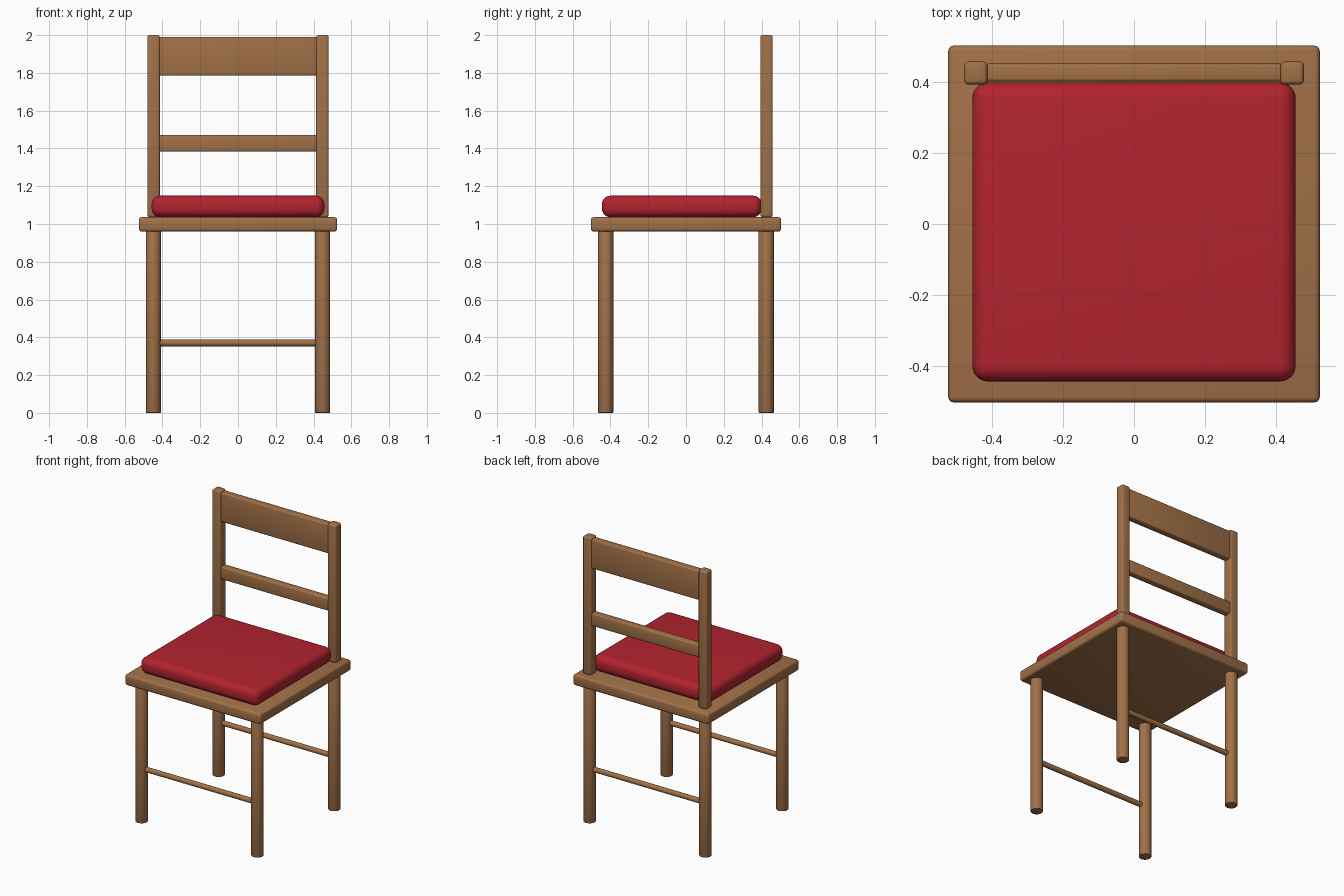
import bpy
import math

if "Cube" in bpy.data.objects:
    bpy.data.objects.remove(bpy.data.objects["Cube"])


def material(name, rgb):
    m = bpy.data.materials.new(name)
    m.diffuse_color = (*rgb, 1)
    m.use_nodes = True
    m.node_tree.nodes["Principled BSDF"].inputs["Base Color"].default_value = m.diffuse_color
    return m


wood = material("warm wood", (0.36, 0.165, 0.065))
red = material("red fabric", (0.45, 0.017, 0.028))


def finish(ob, name, mat, bevel, segments, angle=40):
    ob.name = name
    ob.data.materials.append(mat)
    bpy.ops.object.transform_apply(location=False, rotation=True, scale=True)
    if bevel:
        mod = ob.modifiers.new("rounded edges", 'BEVEL')
        mod.width = bevel
        mod.segments = segments
        mod.limit_method = 'ANGLE'
        mod.angle_limit = math.radians(50)
        bpy.ops.object.modifier_apply(modifier=mod.name)
    bpy.ops.object.shade_smooth_by_angle(angle=math.radians(angle))


def box(name, lo, hi, mat, bevel, segments=3):
    centre = [(a + b) / 2 for a, b in zip(lo, hi)]
    bpy.ops.mesh.primitive_cube_add(size=1, location=centre)
    ob = bpy.context.object
    ob.scale = [b - a for a, b in zip(lo, hi)]
    finish(ob, name, mat, bevel, segments)


def rod(name, centre, radius, length, along_x=False, bevel=0):
    rot = (0, math.pi / 2, 0) if along_x else (0, 0, 0)
    bpy.ops.mesh.primitive_cylinder_add(vertices=32, radius=radius, depth=length,
                                        location=centre, rotation=rot)
    finish(bpy.context.object, name, wood, bevel, 2)


# Seat board and cushion
box("seat", (-0.525, -0.504, 0.96), (0.525, 0.504, 1.036), wood, 0.015)
box("cushion", (-0.457, -0.445, 1.036), (0.457, 0.40, 1.15), red, 0.045, 6)

# Legs and back posts
for side, sx in (("left", -1), ("right", 1)):
    for end, y in (("front", -0.425), ("back", 0.425)):
        rod(f"{end}_{side}_leg", (sx * 0.448, y, 0.482), 0.04, 0.964, bevel=0.004)
    x = sx * 0.447
    box(f"{side}_back_post", (x - 0.033, 0.394, 1.036), (x + 0.033, 0.459, 2.0), wood, 0.012)

# Stretchers between the legs, front and back
for end, y in (("front", -0.425), ("back", 0.425)):
    rod(f"{end}_stretcher", (0, y, 0.37), 0.0175, 0.84, along_x=True)

# Back rails
for name, z0, z1 in (("top_rail", 1.785, 1.99), ("middle_rail", 1.383, 1.472)):
    box(name, (-0.42, 0.402, z0), (0.42, 0.453, z1), wood, 0.01)
